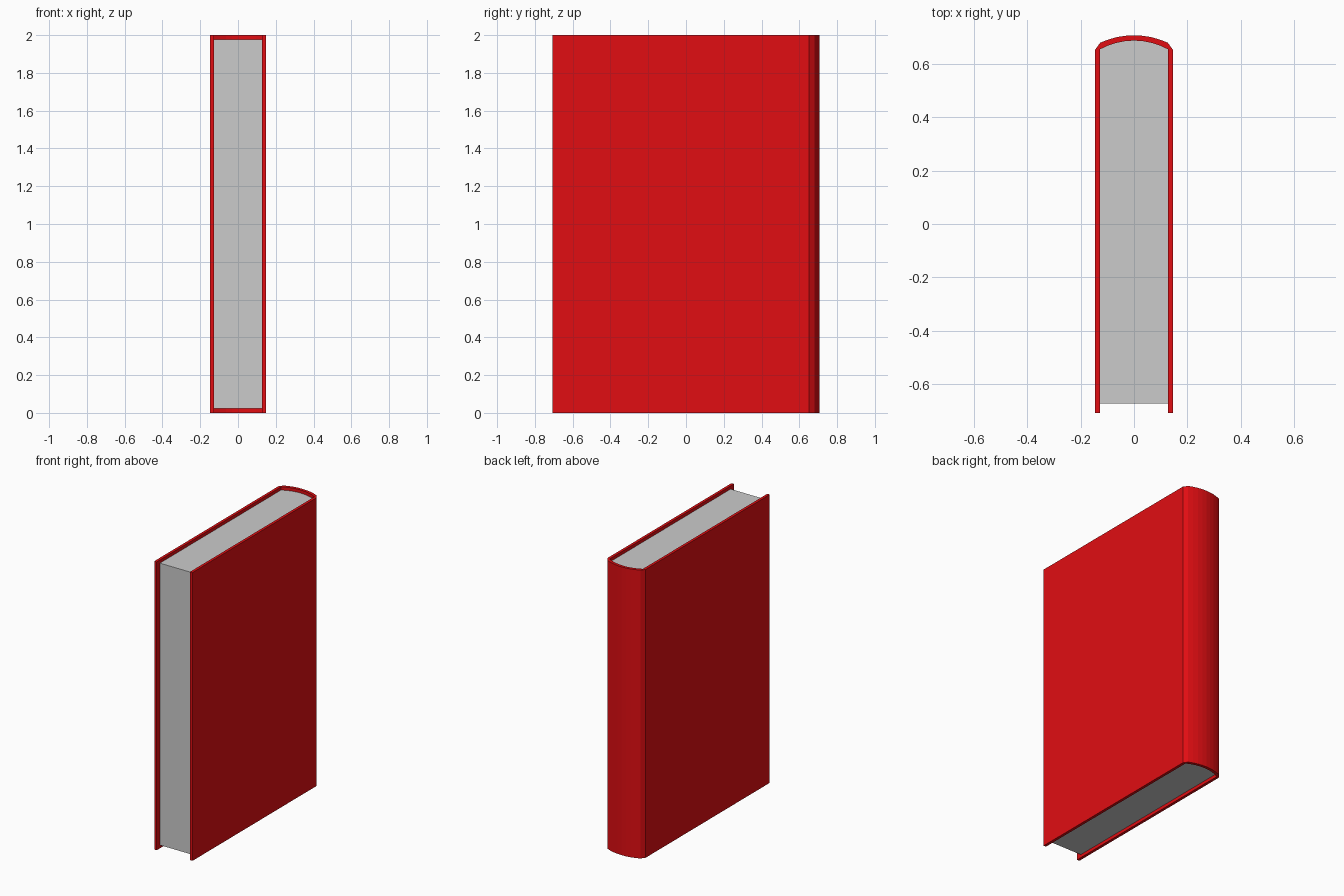
import bpy, bmesh

if "Cube" in bpy.data.objects:
    bpy.data.objects.remove(bpy.data.objects["Cube"])


def mirrored(half):
    """Complete a right-half profile (ending on x = 0) into a full left-right chain."""
    return half + [(-x, y) for x, y in reversed(half[:-1])]


def prism(name, outline, z0, z1, color=None):
    """Extrude a plan outline upward from z0 to z1."""
    bm = bmesh.new()
    face = bm.faces.new([bm.verts.new((x, y, z0)) for x, y in outline])
    ext = bmesh.ops.extrude_face_region(bm, geom=[face])
    top = [g for g in ext["geom"] if isinstance(g, bmesh.types.BMVert)]
    bmesh.ops.translate(bm, verts=top, vec=(0, 0, z1 - z0))
    bmesh.ops.recalc_face_normals(bm, faces=bm.faces[:])
    # split the concave end caps cleanly
    bmesh.ops.triangulate(bm, faces=[f for f in bm.faces if len(f.verts) > 4])
    mesh = bpy.data.meshes.new(name)
    bm.to_mesh(mesh)
    bm.free()
    obj = bpy.data.objects.new(name, mesh)
    bpy.context.collection.objects.link(obj)
    if color:
        mat = bpy.data.materials.new(name + "_material")
        mat.diffuse_color = color
        mat.use_nodes = True
        mat.node_tree.nodes["Principled BSDF"].inputs["Base Color"].default_value = mat.diffuse_color
        mesh.materials.append(mat)
    return obj


FRONT, PAGE_FRONT = -0.708, -0.673
OUT_X, IN_X = 0.147, 0.128

# Rounded spine, outside and inside
outer_spine = [(OUT_X, 0.652), (0.127, 0.68), (0.096, 0.692), (0.064, 0.701),
               (0.032, 0.706), (0, 0.708)]
inner_spine = [(IN_X, 0.655), (0.096, 0.67), (0.064, 0.68),
               (0.032, 0.686), (0, 0.688)]

# Cover: two boards joined by the spine
outer = mirrored([(OUT_X, FRONT)] + outer_spine)
inner = mirrored([(IN_X, FRONT)] + inner_spine)
prism("cover", outer + inner[::-1], 0, 2, (0.75, 0.004, 0.006, 1))

# Page block, set back from the cover edges
prism("pages", mirrored([(IN_X, PAGE_FRONT)] + inner_spine), 0.022, 1.978)
